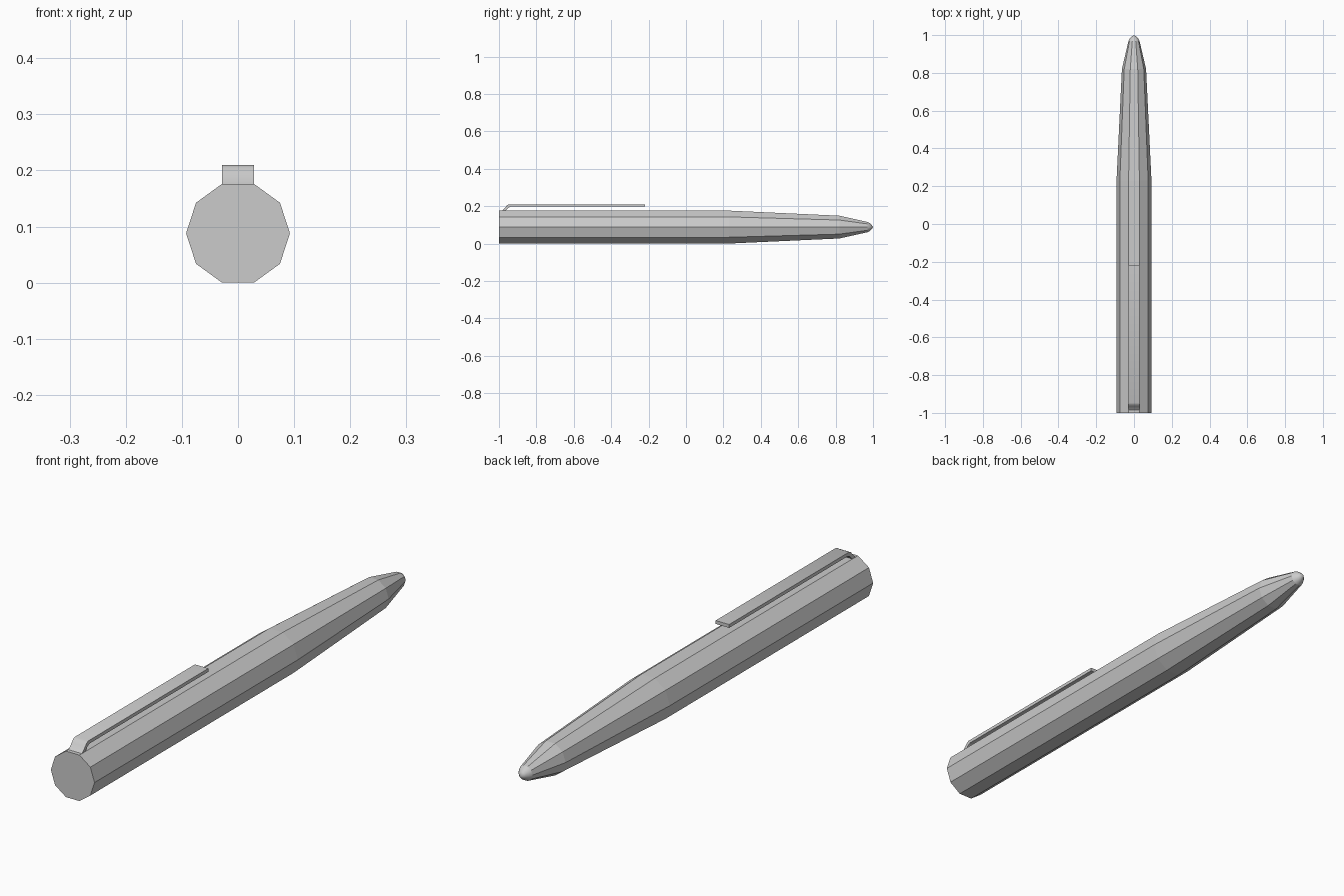
import bpy, bmesh, math

if "Cube" in bpy.data.objects:
    bpy.data.objects.remove(bpy.data.objects["Cube"])

CZ = 0.088          # height of the pen axis
SIDES = 10


def lathe_y(name, rings, smooth, cap_start):
    """Decagonal rings (y, radius) skinned along y; radius 0 closes in a point."""
    bm = bmesh.new()
    loops = []
    for y, r in rings:
        if r == 0:
            loops.append([bm.verts.new((0, y, CZ))])
        else:
            loops.append([bm.verts.new((r * math.cos(math.tau * i / SIDES), y,
                                        CZ + r * math.sin(math.tau * i / SIDES)))
                          for i in range(SIDES)])
    for a, b in zip(loops, loops[1:]):
        for i in range(SIDES):
            j = (i + 1) % SIDES
            bm.faces.new((a[i], a[j], b[0]) if len(b) == 1 else (a[i], a[j], b[j], b[i]))
    if cap_start:
        bm.faces.new(loops[0])
    return finish(name, bm, smooth)


def finish(name, bm, smooth):
    if len(bm.faces) > 0:
        bmesh.ops.recalc_face_normals(bm, faces=bm.faces)
    mesh = bpy.data.meshes.new(name)
    bm.to_mesh(mesh)
    bm.free()
    for p in mesh.polygons:
        p.use_smooth = smooth
    obj = bpy.data.objects.new(name, mesh)
    bpy.context.collection.objects.link(obj)
    return obj


# Faceted barrel tapering to the nose
lathe_y("barrel", [(-1, 0.0925), (0.23, 0.0925), (0.82, 0.064), (0.97, 0.029)], False, True)

# Small rounded writing tip
tip = [(0.97, 0.029), (0.981, 0.023), (0.992, 0.013), (1.0, 0)]
lathe_y("writing_tip", tip, True, False)

# Pocket clip: bent strip, outer and inner edges of its side profile as (y, z)
outer = [(-0.988, 0.174), (-0.978, 0.181), (-0.965, 0.195), (-0.957, 0.205), (-0.947, 0.21), (-0.22, 0.21)]
inner = [(-0.968, 0.174), (-0.962, 0.179), (-0.953, 0.188), (-0.947, 0.193), (-0.938, 0.197), (-0.22, 0.197)]
W = 0.0286
bm = bmesh.new()
sections = [[bm.verts.new((x, y, z)) for x, (y, z) in ((-W, o), (W, o), (W, n), (-W, n))]
            for o, n in zip(outer, inner)]
for a, b in zip(sections, sections[1:]):
    for i in range(4):
        j = (i + 1) % 4
        bm.faces.new((a[i], a[j], b[j], b[i]))
bm.faces.new(sections[0])
bm.faces.new(sections[-1])
clip = finish("pocket_clip", bm, False)
bpy.context.view_layer.objects.active = clip
clip.select_set(True)
bpy.ops.object.shade_smooth_by_angle(angle=math.radians(40))
